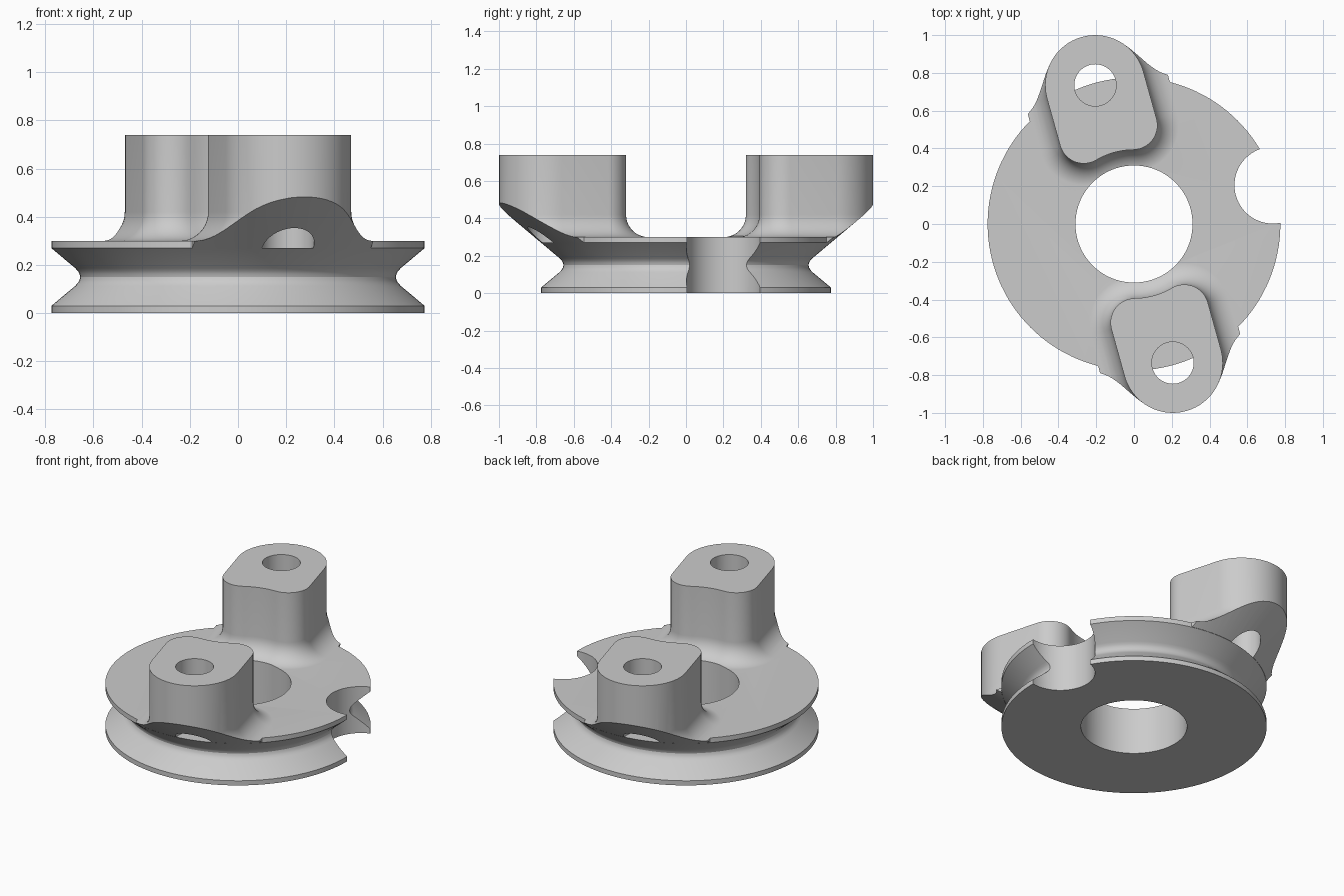
import bpy, bmesh, math

if "Cube" in bpy.data.objects:
    bpy.data.objects.remove(bpy.data.objects["Cube"])

RIM, RIM_Z, TOP = 0.775, 0.27, 0.30      # flange rim radius, heights
SLOPE = 1.19                             # radial run of groove cone per unit height
POST_R, POST_TOP, PITCH = 0.265, 0.74, 0.763
FILLET = 0.12
TILT = math.radians(15.6)

grey = bpy.data.materials.new("light_grey")
grey.diffuse_color = (0.6, 0.6, 0.6, 1)
grey.use_nodes = True
grey.node_tree.nodes["Principled BSDF"].inputs["Base Color"].default_value = grey.diffuse_color


def make(name, rings):
    """Loft closed rings of points and cap both ends."""
    bm = bmesh.new()
    loops = [[bm.verts.new(p) for p in r] for r in rings]
    n = len(loops[0])
    for a, b in zip(loops, loops[1:]):
        for i in range(n):
            j = (i + 1) % n
            bm.faces.new((a[i], a[j], b[j], b[i]))
    bm.faces.new(loops[0][::-1])
    bm.faces.new(loops[-1])
    bmesh.ops.recalc_face_normals(bm, faces=bm.faces)
    me = bpy.data.meshes.new(name)
    bm.to_mesh(me)
    bm.free()
    me.materials.append(grey)
    ob = bpy.data.objects.new(name, me)
    bpy.context.collection.objects.link(ob)
    return ob


def revolve(name, profile, n=128, cx=0, cy=0):
    return make(name, [[(cx + r * math.cos(2 * math.pi * i / n),
                         cy + r * math.sin(2 * math.pi * i / n), z)
                        for i in range(n)] for r, z in profile])


def boolean(ob, other, op):
    """Apply a boolean and discard the helper."""
    mod = ob.modifiers.new("cut", 'BOOLEAN')
    mod.operation, mod.object, mod.solver = op, other, 'EXACT'
    dg = bpy.context.evaluated_depsgraph_get()
    me = bpy.data.meshes.new_from_object(ob.evaluated_get(dg))
    ob.modifiers.clear()
    ob.data = me
    bpy.data.objects.remove(other)


def arc(cu, cv, r, a0, a1, n):
    return [(cu + r * math.cos(a0 + (a1 - a0) * i / n),
             cv + r * math.sin(a0 + (a1 - a0) * i / n)) for i in range(n + 1)]


def post_outline(d):
    """Post footprint grown by d: round outside, concave inside, rounded corners."""
    c, inner = 0.13, 0.393
    v = POST_R - c
    u = math.sqrt((inner + c) ** 2 - v * v)
    phi, q = math.atan2(v, u), math.pi / 2
    pts = arc(PITCH, 0, POST_R + d, -q, q, 32)
    pts += arc(u, v, c + d, q, math.pi + phi, 14)
    pts += arc(0, 0, inner - d, phi, -phi, 10)[1:-1]
    pts += arc(u, -v, c + d, math.pi - phi, 3 * q, 14)
    return pts


def post(name, angle):
    # straight sides flaring into a fillet at the flange
    levels = [(0, POST_TOP)]
    for i in range(11):
        t = math.pi / 2 * i / 10
        levels.append((FILLET * (1 - math.cos(t)), TOP + FILLET * (1 - math.sin(t)) - 0.0005))
    levels.append((FILLET, RIM_Z + 0.001))
    c, s = math.cos(angle), math.sin(angle)
    ob = make(name, [[(u * c - v * s, u * s + v * c, z) for u, v in post_outline(d)]
                     for d, z in levels])
    # underside follows the groove cone
    cone = revolve("cone_trim", [(RIM - 0.1 * SLOPE, RIM_Z - 0.1),
                                 (RIM + 0.6 * SLOPE, RIM_Z + 0.6)])
    boolean(ob, cone, 'INTERSECT')
    return ob


# Grooved wheel
pulley = revolve("grooved_pulley", [
    (RIM, 0), (RIM, 0.03), (0.676, 0.113), (0.665, 0.125), (0.658, 0.137), (0.655, 0.15),
    (0.658, 0.163), (0.665, 0.175), (0.676, 0.187), (RIM, RIM_Z), (RIM, TOP)])

# Two posts, opposite each other
angles = [math.pi / 2 + TILT, -math.pi / 2 + TILT]
for a in angles:
    boolean(pulley, post("post", a), 'UNION')

# Blind hole in each post, down to the rim height
for a in angles:
    boolean(pulley, revolve("post_hole", [(0.111, RIM_Z), (0.111, 1)], 48,
                            PITCH * math.cos(a), PITCH * math.sin(a)), 'DIFFERENCE')

# Centre bore and rim notch
boolean(pulley, revolve("bore", [(0.31, -0.2), (0.31, 1)], 96), 'DIFFERENCE')
boolean(pulley, revolve("notch", [(0.203, -0.2), (0.203, 1)], 64,
                        PITCH * math.cos(TILT), PITCH * math.sin(TILT)), 'DIFFERENCE')

bpy.context.view_layer.objects.active = pulley
pulley.select_set(True)
bpy.ops.object.shade_smooth_by_angle(angle=math.radians(25))
